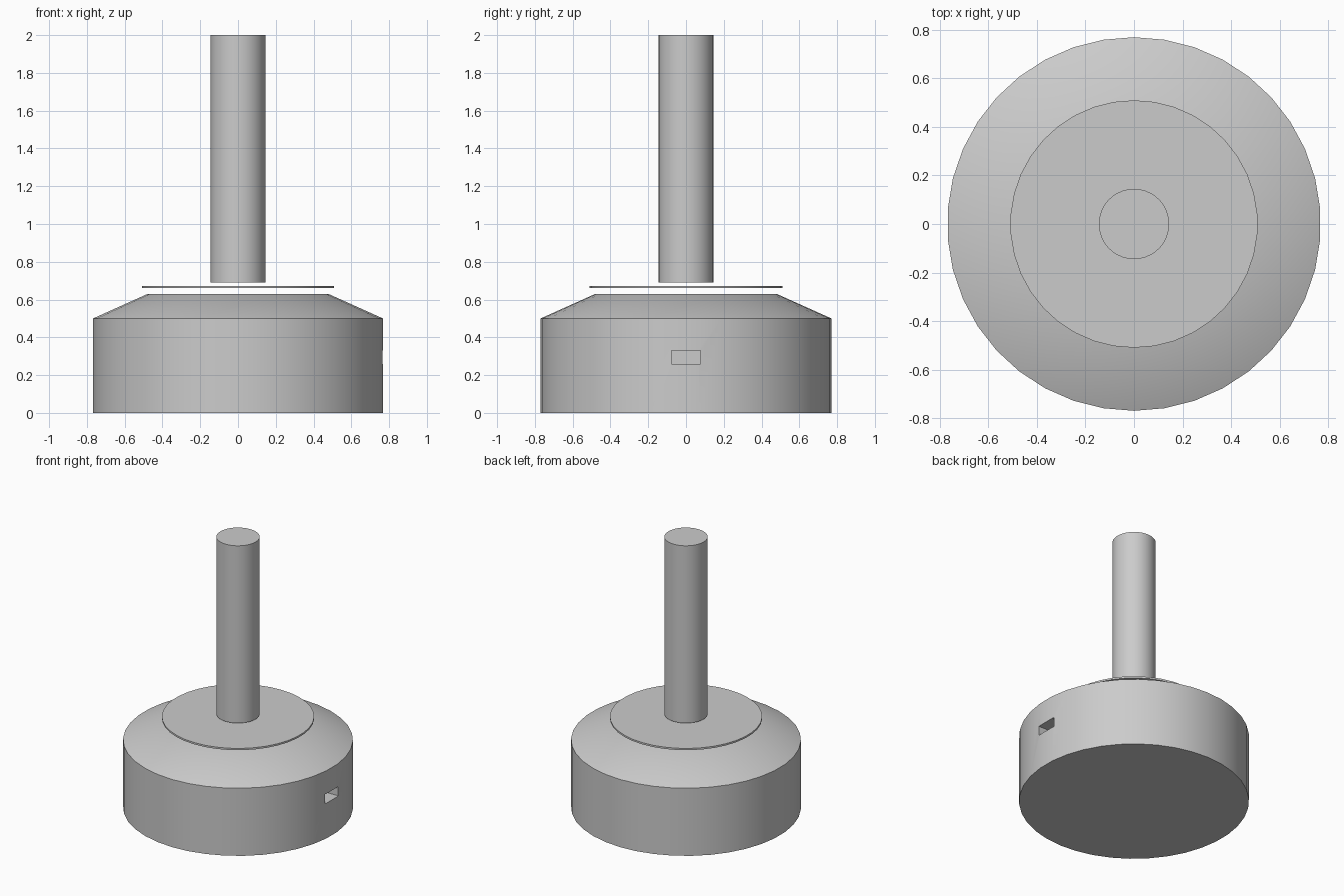
import bpy
import bmesh
import math

default = bpy.data.objects.get("Cube")
if default:
    bpy.data.objects.remove(default, do_unlink=True)

SIDES = 38

# Single plain grey
grey = bpy.data.materials.new("plain_grey")
grey.use_nodes = True
colour = (0.6, 0.6, 0.6, 1)
grey.diffuse_color = colour
grey.node_tree.nodes["Principled BSDF"].inputs["Base Color"].default_value = colour


def lathe(name, profile):
    """Closed solid from rings of (radius, height), bottom to top."""
    bm = bmesh.new()
    rings = []
    for radius, z in profile:
        angles = [2 * math.pi * i / SIDES for i in range(SIDES)]
        rings.append([bm.verts.new((radius * math.sin(a), -radius * math.cos(a), z))
                      for a in angles])
    for low, high in zip(rings, rings[1:]):
        for i in range(SIDES):
            j = (i + 1) % SIDES
            bm.faces.new((low[i], low[j], high[j], high[i]))
    bm.faces.new(rings[0][::-1])
    bm.faces.new(rings[-1])
    mesh = bpy.data.meshes.new(name)
    bm.to_mesh(mesh)
    bm.free()
    mesh.materials.append(grey)
    obj = bpy.data.objects.new(name, mesh)
    bpy.context.collection.objects.link(obj)
    return obj


def activate(obj):
    bpy.ops.object.select_all(action='DESELECT')
    obj.select_set(True)
    bpy.context.view_layer.objects.active = obj


# Drum with a sloped shoulder, floating cover disc and upright post
base = lathe("base", [(0.77, 0), (0.77, 0.5), (0.48, 0.63)])
disc = lathe("cover_disc", [(0.51, 0.66), (0.51, 0.673)])
post = lathe("post", [(0.145, 0.69), (0.145, 2)])

# Rectangular socket cut into the left side of the drum
bpy.ops.mesh.primitive_cube_add(size=1, location=(0.75, 0, 0.295))
cutter = bpy.context.object
cutter.name = "socket_cutter"
cutter.scale = (0.3, 0.155, 0.07)
cutter.hide_render = True
cutter.data.materials.append(grey)
cut = base.modifiers.new("socket", 'BOOLEAN')
cut.operation = 'DIFFERENCE'
cut.solver = 'EXACT'
cut.object = cutter
activate(base)
bpy.ops.object.modifier_apply(modifier=cut.name)
bpy.data.objects.remove(cutter, do_unlink=True)

for part in (base, disc, post):
    activate(part)
    bpy.ops.object.shade_smooth_by_angle(angle=math.radians(30))
